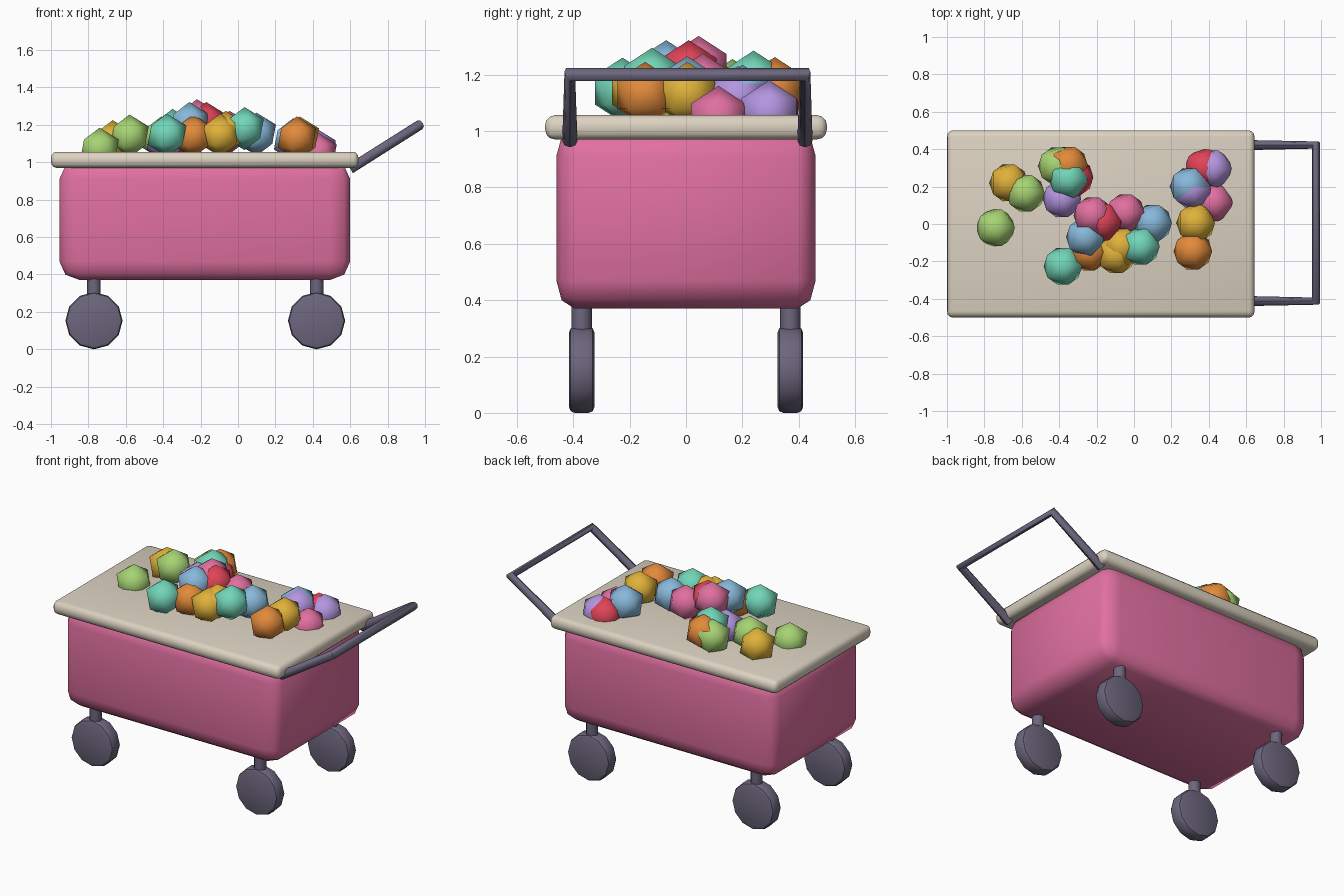
import bpy, bmesh, math
from mathutils import Vector, Matrix

if "Cube" in bpy.data.objects:
    bpy.data.objects.remove(bpy.data.objects["Cube"])


def material(name, r, g, b):
    lin = [(c / 255 / 12.92) if c < 10 else ((c / 255 + 0.055) / 1.055) ** 2.4 for c in (r, g, b)]
    m = bpy.data.materials.new(name)
    m.diffuse_color = (*lin, 1)
    m.use_nodes = True
    m.node_tree.nodes["Principled BSDF"].inputs["Base Color"].default_value = m.diffuse_color
    return m


MAT = {
    "pink": material("pink", 224, 112, 160),
    "cream": material("cream", 220, 210, 193),
    "slate": material("slate", 108, 102, 125),
    "lime": material("lime", 167, 212, 115),
    "yellow": material("yellow", 224, 178, 58),
    "orange": material("orange", 226, 138, 58),
    "teal": material("teal", 114, 214, 184),
    "blue": material("blue", 136, 184, 218),
    "lavender": material("lavender", 180, 150, 225),
    "red": material("red", 224, 68, 88),
}


def finish(name, bm, mat, smooth_angle=None):
    me = bpy.data.meshes.new(name)
    bm.to_mesh(me)
    bm.free()
    ob = bpy.data.objects.new(name, me)
    bpy.context.collection.objects.link(ob)
    me.materials.append(MAT[mat])
    if smooth_angle:
        shade(ob, smooth_angle)
    return ob


def shade(ob, angle):
    bpy.ops.object.select_all(action='DESELECT')
    ob.select_set(True)
    bpy.context.view_layer.objects.active = ob
    bpy.ops.object.shade_smooth_by_angle(angle=math.radians(angle))


def rounded_box(name, lo, hi, bevel, segments, mat):
    """Box whose edge rounding differs per axis: bevel at unit radius, then stretch."""
    lo, hi = Vector(lo), Vector(hi)
    size = hi - lo
    bm = bmesh.new()
    bmesh.ops.create_cube(bm, size=1)
    bmesh.ops.scale(bm, vec=[s / b for s, b in zip(size, bevel)], verts=bm.verts)
    bmesh.ops.bevel(bm, geom=bm.edges[:], offset=1, segments=segments,
                    profile=0.5, affect='EDGES')
    bmesh.ops.scale(bm, vec=bevel, verts=bm.verts)
    bmesh.ops.translate(bm, vec=(lo + hi) / 2, verts=bm.verts)
    return finish(name, bm, mat, 60)


def cylinder(name, radius, depth, sides, matrix, mat, bevel=0):
    bm = bmesh.new()
    bmesh.ops.create_cone(bm, cap_ends=True, segments=sides, radius1=radius,
                          radius2=radius, depth=depth)
    if bevel:
        rims = [e for e in bm.edges if abs(e.verts[0].co.z - e.verts[1].co.z) < 1e-5]
        bmesh.ops.bevel(bm, geom=rims, offset=bevel, segments=2, profile=0.5, affect='EDGES')
    bmesh.ops.transform(bm, matrix=matrix, verts=bm.verts)
    return finish(name, bm, mat, 35)


# Tub and lid
rounded_box("tub", (-0.955, -0.46, 0.37), (0.6, 0.46, 1.01), (0.11, 0.065, 0.10), 2, "pink")
rounded_box("lid", (-1.0, -0.5, 0.97), (0.645, 0.5, 1.056), (0.03, 0.035, 0.036), 3, "cream")

# Wheels on short posts
turn = Matrix.Rotation(math.pi / 2, 4, 'X')
for end, x in (("left", -0.77), ("right", 0.42)):
    for side, y in (("front", -0.37), ("back", 0.37)):
        cylinder(f"{side}_{end}_wheel", 0.153, 0.09, 12,
                 Matrix.Translation((x, y, 0.153)) @ turn, "slate", 0.02)
        cylinder(f"{side}_{end}_post", 0.036, 0.18, 12,
                 Matrix.Translation((x, y, 0.32)), "slate")

# Push handle: a bent tube
curve = bpy.data.curves.new("handle", 'CURVE')
curve.dimensions = '3D'
curve.bevel_depth = 0.027
curve.bevel_resolution = 2
curve.use_fill_caps = True
path = [(0.6, -0.412, 0.965), (0.972, -0.412, 1.2), (0.972, 0.422, 1.2), (0.6, 0.422, 0.965)]
spline = curve.splines.new('POLY')
spline.points.add(len(path) - 1)
for p, co in zip(spline.points, path):
    p.co = (*co, 1)
handle = bpy.data.objects.new("handle", curve)
bpy.context.collection.objects.link(handle)
curve.materials.append(MAT["slate"])
bpy.ops.object.select_all(action='DESELECT')
handle.select_set(True)
bpy.context.view_layer.objects.active = handle
bpy.ops.object.convert(target='MESH')
shade(bpy.context.view_layer.objects.active, 50)

# Heap of scoops on the lid: colour, x, y, z
SCOOPS = [
    ("lime", -0.74, -0.02, 1.07), ("yellow", -0.67, 0.22, 1.11), ("lime", -0.58, 0.165, 1.14),
    ("lime", -0.41, 0.31, 1.13), ("orange", -0.35, 0.315, 1.147), ("teal", -0.35, 0.24, 1.17),
    ("red", -0.32, 0.25, 1.13), ("lavender", -0.385, 0.135, 1.12), ("pink", -0.22, 0.045, 1.222),
    ("red", -0.17, 0.01, 1.207), ("blue", -0.26, -0.07, 1.207), ("orange", -0.24, -0.15, 1.14),
    ("pink", -0.045, 0.06, 1.16), ("blue", 0.10, 0.005, 1.15), ("yellow", -0.095, -0.165, 1.145),
    ("yellow", -0.065, -0.12, 1.16), ("teal", 0.035, -0.12, 1.18), ("teal", -0.38, -0.225, 1.145),
    ("orange", 0.315, -0.145, 1.13), ("yellow", 0.33, 0.005, 1.13), ("pink", 0.425, 0.115, 1.045),
    ("lavender", 0.42, 0.295, 1.065), ("red", 0.375, 0.30, 1.06), ("blue", 0.295, 0.20, 1.12),
    ("lavender", 0.31, 0.185, 1.115),
]
for i, (colour, x, y, z) in enumerate(SCOOPS, 1):
    bm = bmesh.new()
    bmesh.ops.create_icosphere(bm, subdivisions=1, radius=0.115)
    bmesh.ops.translate(bm, vec=(x, y, z), verts=bm.verts)
    finish(f"{colour}_ball_{i}", bm, colour, 60)
